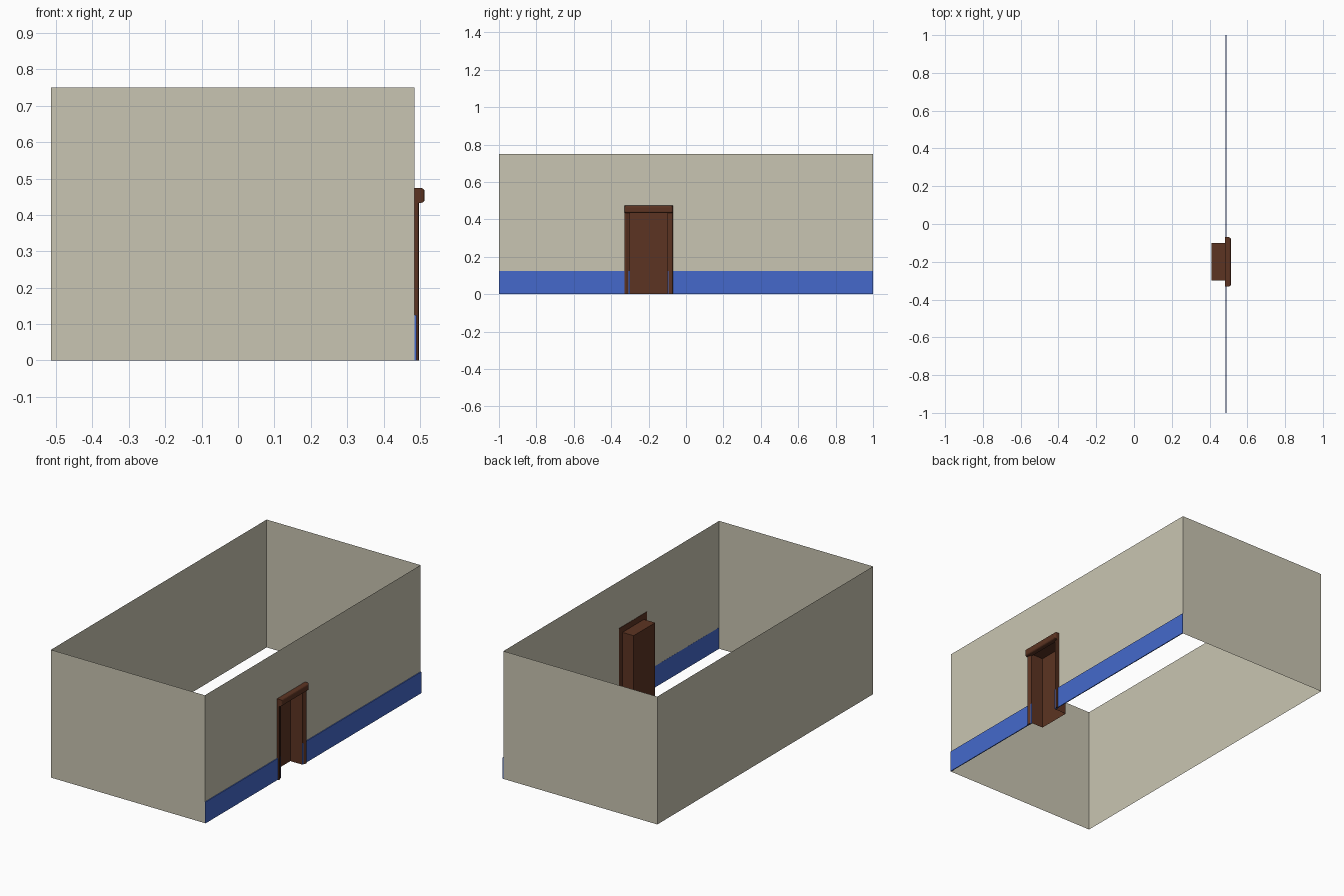
import bpy, bmesh

cube = bpy.data.objects.get("Cube")
if cube:
    bpy.data.objects.remove(cube, do_unlink=True)


def material(name, rgb):
    m = bpy.data.materials.new(name)
    m.use_nodes = True
    m.diffuse_color = (*rgb, 1)
    m.node_tree.nodes["Principled BSDF"].inputs["Base Color"].default_value = (*rgb, 1)
    return m


CREAM = material("cream_plaster", (0.584, 0.558, 0.445))
BLUE = material("blue_paint", (0.058, 0.141, 0.597))
BROWN = material("brown_wood", (0.107, 0.034, 0.016))

# Room and doorway dimensions
X0, X1, Y0, Y1, TOP = -0.514, 0.485, -1.0, 1.0, 0.75
DOOR_Y, HALF, DOOR_TOP, BAND = -0.2, 0.1, 0.44, 0.125
D0, D1 = DOOR_Y - HALF, DOOR_Y + HALF
BACK = 0.41


def finish(name, bm, mat):
    mesh = bpy.data.meshes.new(name)
    bm.to_mesh(mesh)
    bm.free()
    mesh.materials.append(mat)
    ob = bpy.data.objects.new(name, mesh)
    bpy.context.collection.objects.link(ob)
    return ob


def panels(name, mat, runs):
    """Upright sheets, each from point a to point b between two heights."""
    bm = bmesh.new()
    for a, b, low, high in runs:
        bm.faces.new([bm.verts.new(p) for p in
                      ((*a, low), (*b, low), (*b, high), (*a, high))])
    bmesh.ops.remove_doubles(bm, verts=bm.verts, dist=0.0001)
    return bm if mat is None else finish(name, bm, mat)


def box(name, mat, low, high, bevel=0):
    bm = bmesh.new()
    bmesh.ops.create_cube(bm, size=1)
    for v in bm.verts:
        v.co = [l + (c + 0.5) * (h - l) for c, l, h in zip(v.co, low, high)]
    if bevel:
        outer = max(bm.faces, key=lambda f: f.calc_center_median().x)
        bmesh.ops.bevel(bm, geom=list(outer.edges), offset=bevel,
                        segments=3, profile=0.5, affect='EDGES')
    return finish(name, bm, mat)


# Thin walls, with the doorway left open in the long side
panels("front_wall", CREAM, [((X0, Y0), (X1, Y0), 0, TOP)])
panels("back_wall", CREAM, [((X1, Y1), (X0, Y1), 0, TOP)])
panels("plain_side_wall", CREAM, [((X0, Y1), (X0, Y0), 0, TOP)])
panels("door_side_wall", CREAM, [
    ((X1, Y0), (X1, D0), BAND, TOP),
    ((X1, D0), (X1, D1), DOOR_TOP, TOP),
    ((X1, D1), (X1, Y1), BAND, TOP)])

# Painted band along the foot of the door wall
for name, a, b in (("front_band", Y0, D0), ("back_band", D1, Y1)):
    box(name, BLUE, (X1 - 0.0005, a, 0), (X1 + 0.005, b, BAND))

# Door recess: two sides, back and ceiling, open below
bm = panels("door_recess", None, [
    ((BACK, D0), (X1, D0), 0, DOOR_TOP),
    ((BACK, D1), (BACK, D0), 0, DOOR_TOP),
    ((X1, D1), (BACK, D1), 0, DOOR_TOP)])
bm.faces.new([bm.verts.new((x, y, DOOR_TOP)) for x, y in
              ((BACK, D0), (X1, D0), (X1, D1), (BACK, D1))])
bmesh.ops.remove_doubles(bm, verts=bm.verts, dist=0.0001)
finish("door_recess", bm, BROWN)

# Moulded jambs: (distance out from the opening, distance along x)
PROFILE = [(0, -0.002), (0, 0.003), (0.007, 0.005), (0.015, 0.009),
           (0.022, 0.012), (0.028, 0.011), (0.03, 0.008), (0.03, -0.002)]
for name, side in (("front_jamb", -1), ("back_jamb", 1)):
    bm = bmesh.new()
    face = bm.faces.new([bm.verts.new((X1 + x, DOOR_Y + side * (HALF + y), 0))
                         for y, x in PROFILE])
    ext = bmesh.ops.extrude_face_region(bm, geom=[face])["geom"]
    bmesh.ops.translate(bm, vec=(0, 0, DOOR_TOP),
                        verts=[v for v in ext if isinstance(v, bmesh.types.BMVert)])
    bmesh.ops.recalc_face_normals(bm, faces=bm.faces)
    finish(name, bm, BROWN)

# Rounded lintel over the door
box("lintel", BROWN, (X1 - 0.002, D0 - 0.03, 0.433),
    (0.513, D1 + 0.03, 0.474), 0.01)
